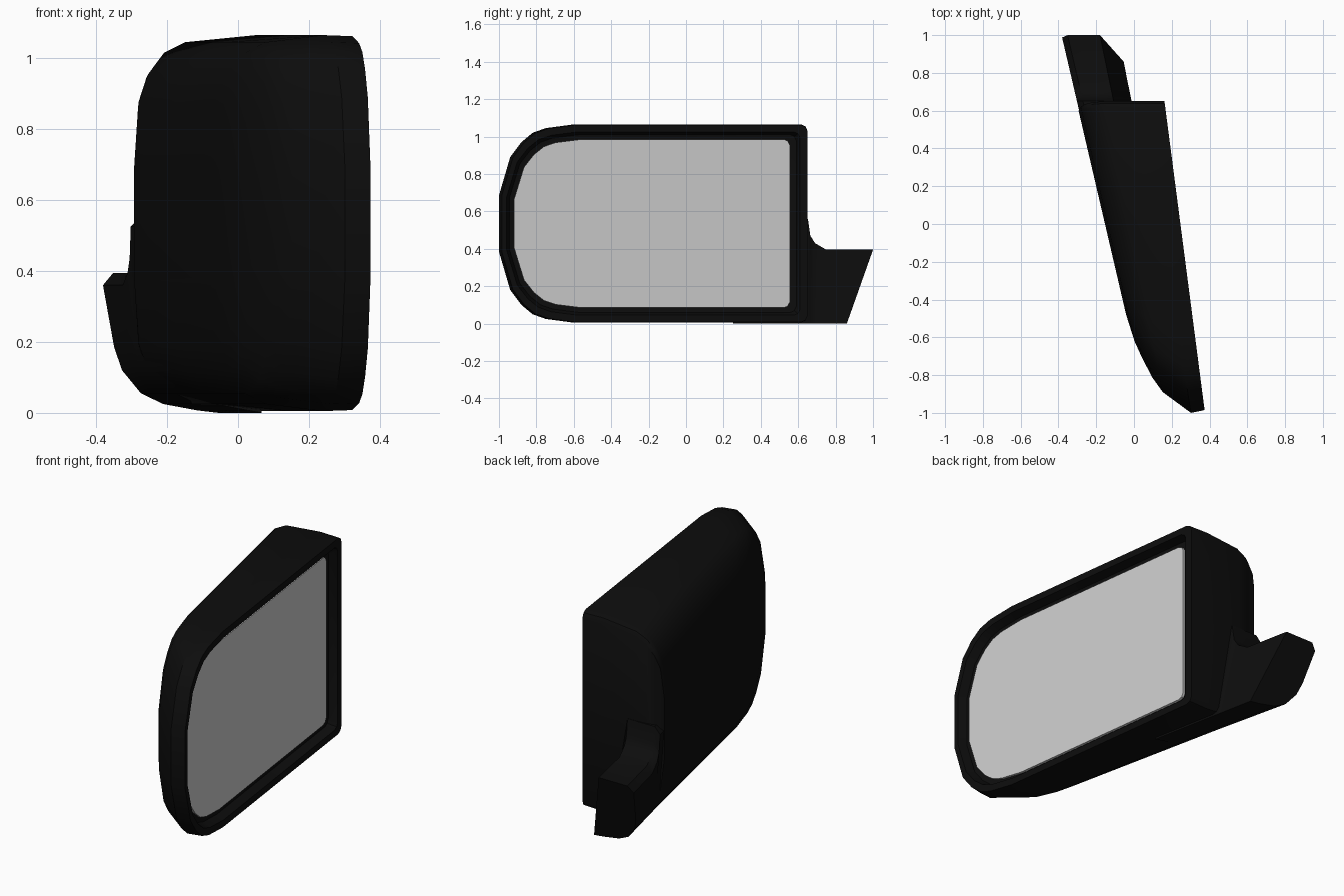
import bpy, bmesh, math

if "Cube" in bpy.data.objects:
    bpy.data.objects.remove(bpy.data.objects["Cube"])

ZC = 0.535  # mid height of the housing


def front_x(y):
    return 0.16 + (0.66 - y) * 0.13


def back_x(y):
    return -0.305 + (0.65 - y) * 0.233


def make_object(name, rings, cap_start, cap_end, mat=None, angle=35):
    """Bridge a list of equal-length closed rings into one mesh."""
    bm = bmesh.new()
    vs = [[bm.verts.new(p) for p in r] for r in rings]
    n = len(rings[0])
    for a, b in zip(vs, vs[1:]):
        for i in range(n):
            j = (i + 1) % n
            bm.faces.new((a[i], a[j], b[j], b[i]))
    if cap_start:
        bm.faces.new(vs[0])
    if cap_end:
        bm.faces.new(vs[-1])
    bmesh.ops.recalc_face_normals(bm, faces=bm.faces)
    me = bpy.data.meshes.new(name)
    bm.to_mesh(me)
    bm.free()
    ob = bpy.data.objects.new(name, me)
    bpy.context.collection.objects.link(ob)
    if mat:
        me.materials.append(mat)
    bpy.ops.object.select_all(action='DESELECT')
    ob.select_set(True)
    bpy.context.view_layer.objects.active = ob
    bpy.ops.object.shade_smooth_by_angle(angle=math.radians(angle))
    return ob


black = bpy.data.materials.new("black_plastic")
black.diffuse_color = (0.004, 0.004, 0.004, 1)
black.use_nodes = True
black.node_tree.nodes["Principled BSDF"].inputs["Base Color"].default_value = black.diffuse_color

# Housing outline: upper half (y, height above the middle), mirrored below
half = [(-1, .15), (-.94, .355), (-.88, .435), (-.82, .485), (-.75, .51),
        (-.6, .53), (0, .53), (.615, .53), (.638, .52), (.65, .495)]
outline = half + [(y, -z) for y, z in reversed(half)]


def ring(frac, tip, inner, zin, sink=0.0):
    """Outline inset at outer tip, inner end and in z, at a depth fraction."""
    y0, y1 = -1 + tip, 0.65 - inner
    pts = []
    for y, z in outline:
        yy = y0 + (y + 1) / 1.65 * (y1 - y0)
        zz = ZC + z * (0.53 - zin) / 0.53
        f, b = front_x(yy), back_x(yy)
        pts.append((f + (b - f) * frac - sink, yy, zz))
    return pts


# Housing shell: recessed lip, rim, then layers towards the crowned back
shell = [
    ring(0, .075, .09, .075, .05),
    ring(0, .055, .06, .055, .045),
    ring(0, .04, .04, .04, 0),
    ring(0, .015, 0, .003, 0),
    ring(.25, 0, 0, 0),
    ring(.68, .11, 0, .02),
    ring(.81, .19, .005, .05),
    ring(.91, .30, .015, .11),
    ring(.965, .38, .03, .18),
    ring(1, .52, .05, .37),
]
make_object("mirror_housing", shell, True, True, black)

# Mirror glass: thin plate inside the rim
make_object("mirror_glass",
            [ring(0, .08, .095, .08, .036), ring(0, .08, .095, .08, .055)],
            True, True)

# Mounting arm: continues the rear of the housing, with a fillet at its root
lower = [(.185, .02), (.12, .037), (.055, .085), (.025, .145), (.007, .24)]


def arm_section(y, h, slanted=False):
    prof = [(h, None, 'top'), (h, .035, ''), (h - .035, .003, '')]
    prof += [(z, off, '') for z, off in lower] + [(0, None, 'bottom')]
    pts = []
    for z, off, kind in prof:
        yy = .86 + .14 * z / .395 if slanted else y
        if kind == 'top':
            x = -.11 - .206 * (yy - .66)
        elif kind == 'bottom':
            x = -.015 - .2 * (yy - .66)
        else:
            x = back_x(yy) + off
        pts.append((x, yy, z))
    return pts


stations = [(.25, .56), (.55, .56), (.652, .56), (.665, .47), (.69, .43),
            (.75, .395)]
arm = [arm_section(y, h) for y, h in stations]
arm.append(arm_section(.86, .395, True))
make_object("mounting_arm", arm, True, True, black)
